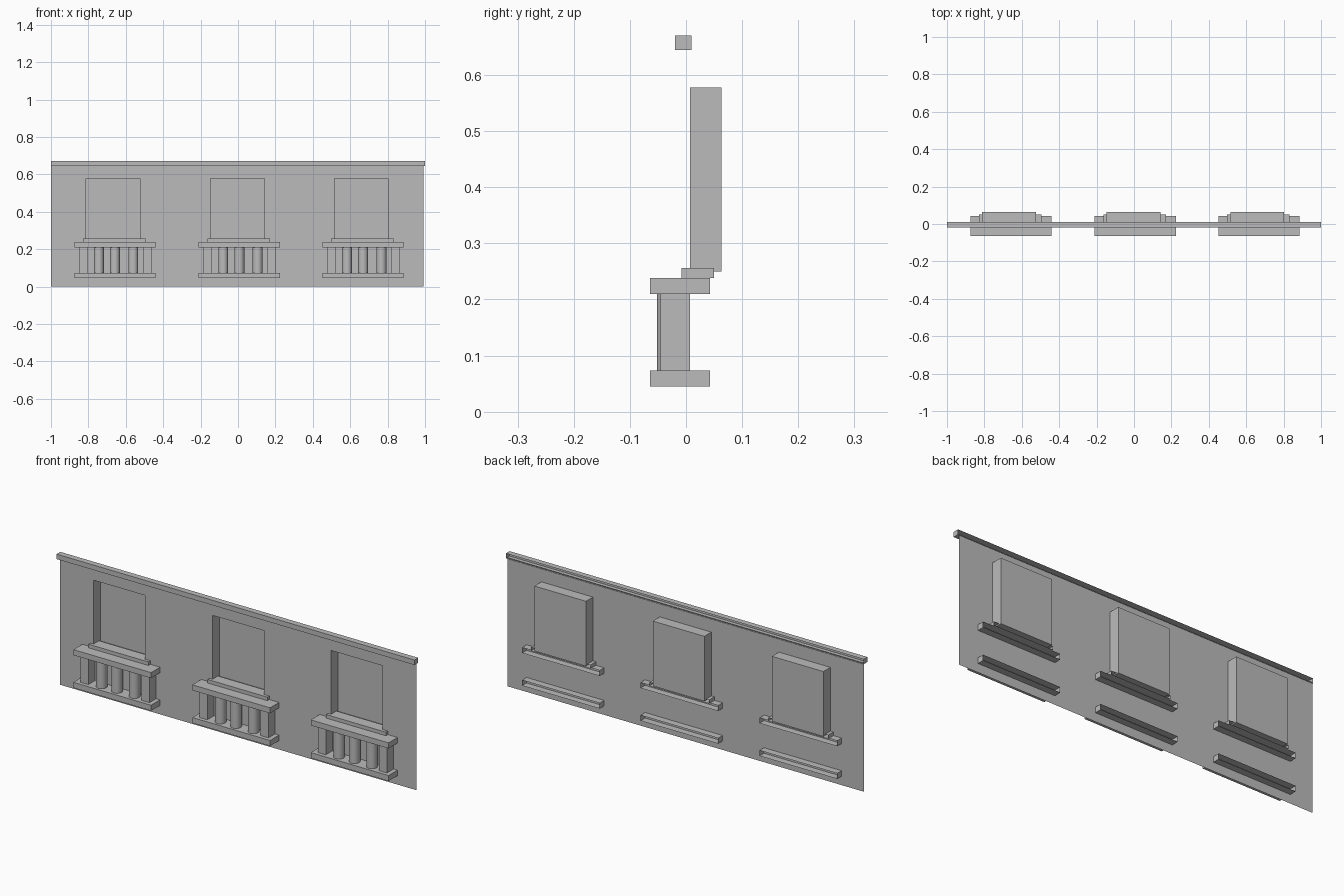
import bpy
import bmesh
from mathutils import Matrix, Vector

if "Cube" in bpy.data.objects:
    bpy.data.objects.remove(bpy.data.objects["Cube"])

stone = bpy.data.materials.new("grey stone")
stone.use_nodes = True
GREY = (0.5, 0.5, 0.5, 1)
stone.diffuse_color = GREY
stone.node_tree.nodes["Principled BSDF"].inputs["Base Color"].default_value = GREY

WALL_Y = 0.0075
WALL_TOP = 0.65
BAYS = (-0.662, 0.003, 0.665)
WINDOW_SHIFT = -0.006
WINDOW_HALF = 0.144
WINDOW_Z = (0.25, 0.578)


def finish(name, bm):
    mesh = bpy.data.meshes.new(name)
    bm.to_mesh(mesh)
    bm.free()
    mesh.materials.append(stone)
    obj = bpy.data.objects.new(name, mesh)
    bpy.context.collection.objects.link(obj)
    return obj


def open_box(name, xs, ys, zs, open_side, inward=False):
    """Box without its face at the front (-1) or back (+1)."""
    low, high = (Vector(p) for p in zip(xs, ys, zs))
    bm = bmesh.new()
    bmesh.ops.create_cube(bm, size=1)
    for v in bm.verts:
        v.co = (low + high) / 2 + v.co * (high - low)
    bm.normal_update()
    gone = [f for f in bm.faces if f.normal.y * open_side > 0.9]
    bmesh.ops.delete(bm, geom=gone, context="FACES")
    if inward:
        bmesh.ops.reverse_faces(bm, faces=bm.faces[:])
    return finish(name, bm)


def baluster(name, x):
    bm = bmesh.new()
    bmesh.ops.create_cone(bm, segments=24, radius1=0.0265, radius2=0.0265,
                          depth=0.137, cap_ends=False,
                          matrix=Matrix.Translation((x, -0.0255, 0.1415)))
    for f in bm.faces:
        f.smooth = True
    return finish(name, bm)


# Thin wall with three window openings
xs = [-1.0]
for bay in BAYS:
    centre = bay + WINDOW_SHIFT
    xs += [centre - WINDOW_HALF, centre + WINDOW_HALF]
xs.append(0.992)
zs = [0, *WINDOW_Z, WALL_TOP]
bm = bmesh.new()
grid = [[bm.verts.new((x, WALL_Y, z)) for z in zs] for x in xs]
for i in range(len(xs) - 1):
    for j in range(len(zs) - 1):
        if i % 2 == 1 and j == 1:
            continue
        bm.faces.new((grid[i][j], grid[i + 1][j], grid[i + 1][j + 1], grid[i][j + 1]))
finish("wall", bm)

# Cornice strip along the top
open_box("cornice", (-1, 1), (-0.02, 0.01), (0.645, 0.67), 1)

# Window recess, sill and balustrade for each bay
for n, bay in enumerate(BAYS, 1):
    centre = bay + WINDOW_SHIFT
    open_box(f"window_recess_{n}", (centre - WINDOW_HALF, centre + WINDOW_HALF),
             (WALL_Y, 0.063), WINDOW_Z, -1, inward=True)
    open_box(f"window_sill_{n}", (bay - 0.167, bay + 0.167),
             (-0.008, 0.05), (0.238, 0.256), 1)

    middle = bay + 0.004
    for part, z in (("base", 0.045), ("handrail", 0.21)):
        open_box(f"balcony_{part}_{n}", (middle - 0.217, middle + 0.217),
                 (-0.064, 0.043), (z, z + 0.028), 1)
    for side, x in (("right", -0.169), ("left", 0.173)):
        open_box(f"{side}_post_{n}", (middle + x - 0.022, middle + x + 0.022),
                 (-0.045, WALL_Y), (0.073, 0.21), 1)
    for k, x in enumerate((-0.086, 0.0, 0.098), 1):
        baluster(f"baluster_{n}_{k}", middle + x)
